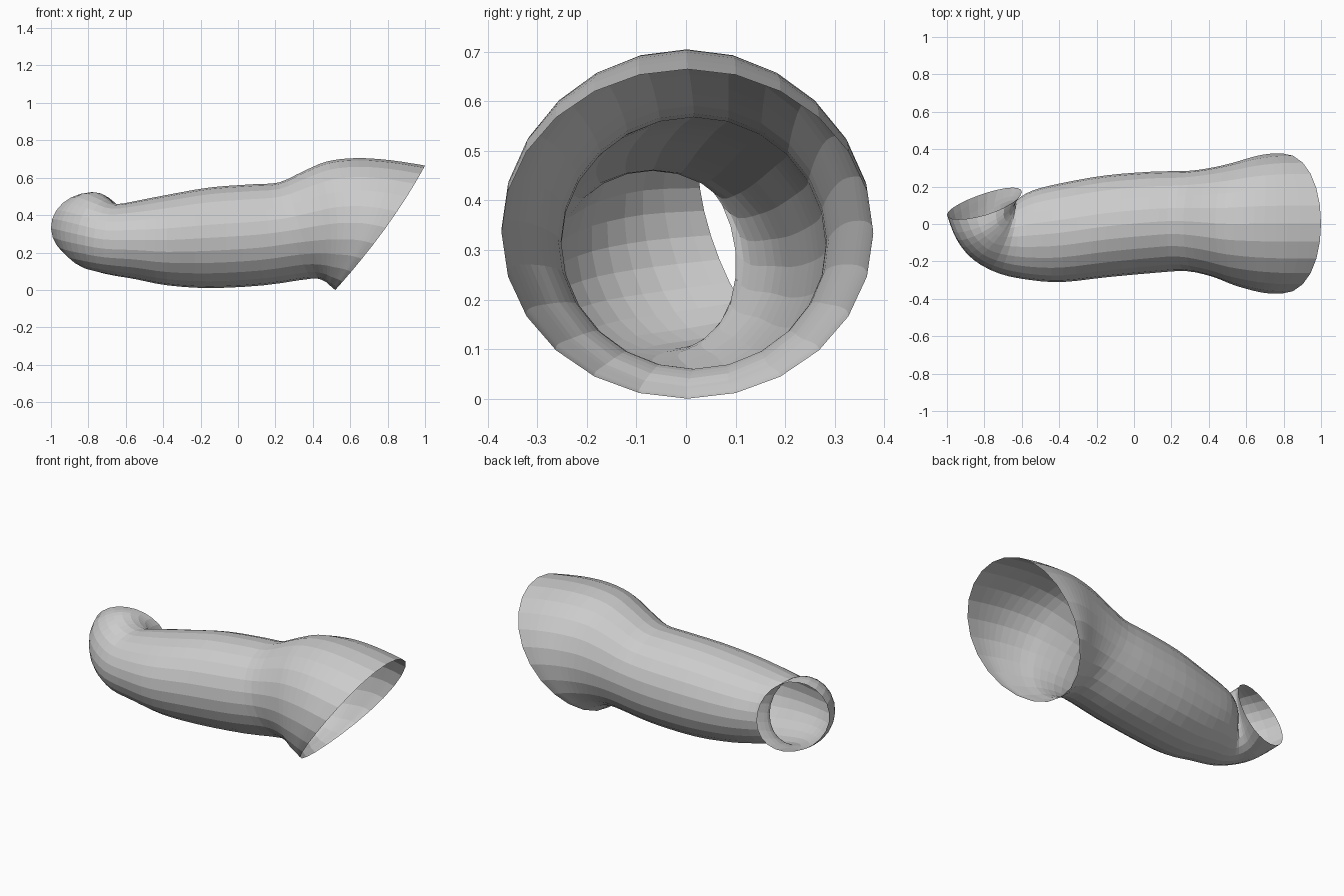
import bpy, bmesh
from math import sin, cos, pi

if "Cube" in bpy.data.objects:
    bpy.data.objects.remove(bpy.data.objects["Cube"])

SIDES = 24
STEPS = 3

# Guide rings: front x,y | back x,y | bottom x,z | top x,z | y lean of the top
RINGS = [
    (-1.00, .05, -.60, .17, -.78, .14, -.79, .52, -.06),
    (-.95, -.08, -.635, .12, -.79, .115, -.77, .522, -.04),
    (-.86, -.19, -.635, .10, -.76, .10, -.72, .495, -.02),
    (-.72, -.265, -.625, .13, -.68, .08, -.65, .46, 0),
    (-.55, -.30, -.54, .18, -.55, .058, -.54, .477, 0),
    (-.38, -.31, -.38, .22, -.38, .025, -.38, .508, 0),
    (-.15, -.285, -.15, .26, -.15, .01, -.15, .548, 0),
    (.10, -.262, .10, .28, .14, .025, .08, .565, 0),
    (.28, -.252, .29, .284, .39, .06, .22, .575, 0),
    (.42, -.282, .42, .302, .46, .048, .35, .635, 0),
    (.53, -.325, .53, .328, .49, .025, .48, .688, 0),
    (.64, -.357, .64, .36, .505, .012, .64, .705, 0),
    (.72, -.371, .72, .375, .513, .005, .82, .693, 0),
    (.79, -.372, .79, .378, .52, .0, 1.0, .665, 0),
]


def spline(a, b, c, d, t):
    return [.5 * (2*q + (r-p)*t + (2*p-5*q+4*r-s)*t*t + (3*q-p-3*r+s)*t**3)
            for p, q, r, s in zip(a, b, c, d)]


def ring_points(ring):
    fx, fy, bx, by, dx, dz, tx, tz, lean = ring
    for i in range(SIDES):
        a = 2 * pi * i / SIDES
        c, s = cos(a), sin(a)
        wave = (fx + bx - dx - tx) / 4 * cos(2 * a)
        x = (fx + bx + dx + tx) / 4 + (bx - fx) / 2 * c + (tx - dx) / 2 * s + wave
        y = (fy + by) / 2 + (by - fy) / 2 * c + lean * s
        z = (dz + tz) / 2 + (tz - dz) / 2 * s
        yield x, y, max(z, 0)


# Smoothly blended rings along the bent tube
rows = []
for k in range(len(RINGS) - 1):
    quad = [RINGS[min(max(k + j, 0), len(RINGS) - 1)] for j in (-1, 0, 1, 2)]
    rows += [spline(*quad, n / STEPS) for n in range(STEPS)]
rows.append(RINGS[-1])

# Open sleeve with a bent end and a flared mouth
bm = bmesh.new()
loops = [[bm.verts.new(p) for p in ring_points(r)] for r in rows]
for low, high in zip(loops, loops[1:]):
    for i in range(SIDES):
        j = (i + 1) % SIDES
        bm.faces.new((low[i], low[j], high[j], high[i]))
bmesh.ops.recalc_face_normals(bm, faces=bm.faces)
mesh = bpy.data.meshes.new("flared_sleeve")
bm.to_mesh(mesh)
bm.free()
sleeve = bpy.data.objects.new("flared_sleeve", mesh)
bpy.context.collection.objects.link(sleeve)
